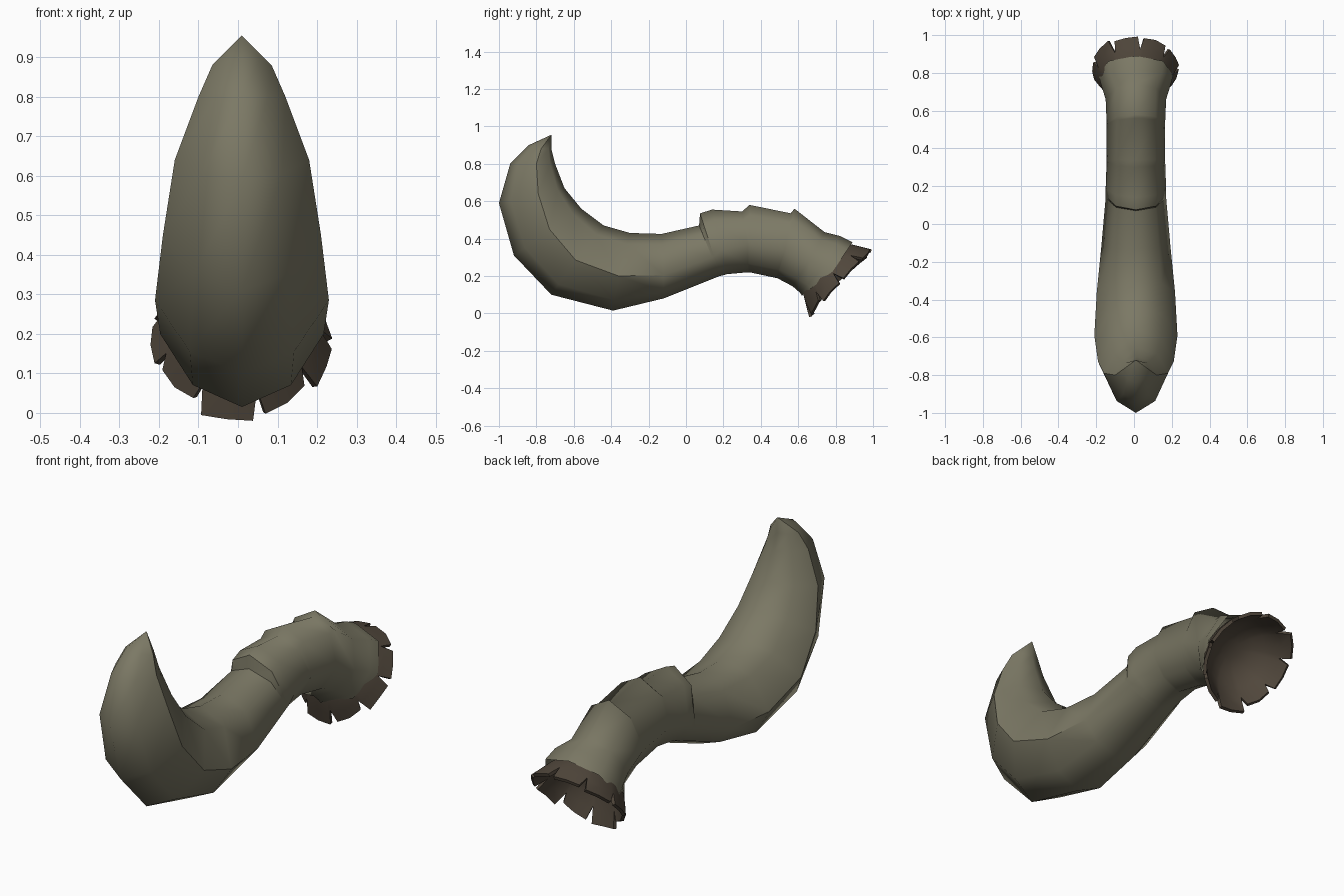
import bpy, bmesh, math, random
from mathutils import Vector

if "Cube" in bpy.data.objects:
    bpy.data.objects.remove(bpy.data.objects["Cube"])

random.seed(11)


def material(name, rgb):
    m = bpy.data.materials.new(name)
    m.diffuse_color = (*rgb, 1)
    m.use_nodes = True
    m.node_tree.nodes["Principled BSDF"].inputs["Base Color"].default_value = m.diffuse_color
    return m


HORN = material("olive horn", (0.2, 0.19, 0.13))
FRILL = material("dark brown frill", (0.08, 0.062, 0.044))


def make_object(name, bm, mat):
    me = bpy.data.meshes.new(name)
    bm.to_mesh(me)
    bm.free()
    me.materials.append(mat)
    ob = bpy.data.objects.new(name, me)
    bpy.context.collection.objects.link(ob)
    return ob


# Horn cross-sections: top y,z / side y,z,half width / bottom y,z
SECTIONS = [
    (-.72, .88, -.775, .88, .075, -.84, .90),
    (-.70, .80, -.80, .80, .11, -.94, .80),
    (-.65, .67, -.79, .64, .17, -1.0, .59),
    (-.56, .56, -.73, .45, .20, -.92, .31),
    (-.44, .47, -.59, .285, .22, -.72, .10),
    (-.30, .43, -.36, .20, .207, -.39, .015),
    (-.13, .425, -.12, .205, .183, -.12, .08),
    (.07, .47, .14, .30, .16, .18, .20),
    (.075, .535, .15, .305, .16, .19, .202),    # first plate lip
    (.14, .555, .19, .34, .16, .22, .21),
    (.30, .545, .33, .37, .155, .33, .22),
    (.34, .58, .34, .372, .155, .34, .22),      # second plate lip
    (.56, .535, .53, .34, .155, .48, .19),
    (.58, .56, .54, .338, .155, .485, .19),     # third plate lip
    (.74, .435, .66, .28, .16, .57, .145),
    (.82, .415, .74, .25, .185, .61, .11),
    (.89, .38, .785, .225, .197, .62, .095),
]
SHIFT = 0.01


def ring_points(s):
    top, side, bot = Vector((0, s[0], s[1])), Vector((0, s[2], s[3])), Vector((0, s[5], s[6]))
    w = s[4]

    def p(c, x):
        return Vector((x * w + SHIFT, c.y, c.z))
    mt, mb = side.lerp(top, .74), side.lerp(bot, .7)
    q = .74 if s[0] > .8 else .66               # rounder at the flared base
    r = .72 if s[0] > .8 else .6
    return [p(top, 0), p(mt, q), p(side, 1), p(mb, r),
            p(bot, 0), p(mb, -r), p(side, -1), p(mt, -q)]


# Horn body
bm = bmesh.new()
tip = bm.verts.new((SHIFT, -.72, .955))
rings = [[bm.verts.new(p) for p in ring_points(s)] for s in SECTIONS]
for k in range(8):
    bm.faces.new((tip, rings[0][k], rings[0][(k + 1) % 8]))
for a, b in zip(rings, rings[1:]):
    for k in range(8):
        j = (k + 1) % 8
        bm.faces.new((a[k], b[k], b[j], a[j]))
bmesh.ops.recalc_face_normals(bm, faces=bm.faces)
for f in bm.faces:
    f.smooth = True


def sharpen(u, v):
    e = bm.edges.get((u, v))
    if e:
        e.smooth = False


for k in (2, 6):                              # side ridges
    sharpen(tip, rings[0][k])
    for i in range(6):
        sharpen(rings[i][k], rings[i + 1][k])
for i in (7, 8):                              # first plate lip across the top
    for k in (6, 7, 0, 1):
        sharpen(rings[i][k], rings[i][(k + 1) % 8])
make_object("horn", bm, HORN)

# Torn frill around the open base
AXIS = Vector((0, .72, -.69)).normalized()
UP = Vector((0, .69, .72)).normalized()
BASE = Vector((SHIFT * .5, .755, .235))


def frill_point(angle, radius, along):
    return (BASE + AXIS * along + UP * radius * math.cos(angle)
            + Vector((radius * .96 * math.sin(angle), 0, 0)))


PETALS = 9
columns = []                                   # angle, flare, extra radius
for k in range(PETALS):
    a, b, c = (random.uniform(.8, 1.12) for _ in range(3))
    lift = random.uniform(-.008, .008)
    for t, flare in ((0, .4), (.1, a), (.5, (a + b + c) / 3), (.9, b)):
        columns.append(((k + t + .2) / PETALS * 2 * math.pi, flare, lift))

bm = bmesh.new()
loops = []
for level in range(3):
    loops.append([])
    for a, flare, lift in columns:
        f = level / 2 * flare
        loops[-1].append(bm.verts.new(frill_point(a, .18 + (.058 + lift) * f, .005 + .095 * f)))
n = len(columns)
for a, b in zip(loops, loops[1:]):
    for k in range(n):
        j = (k + 1) % n
        bm.faces.new((a[k], b[k], b[j], a[j]))
# hollow bowl inside the base
prev = loops[0]
for r, along in ((.155, -.025), (.11, -.06), (.05, -.08)):
    cur = [bm.verts.new(frill_point(c[0], r, along)) for c in columns]
    for k in range(n):
        j = (k + 1) % n
        bm.faces.new((cur[k], prev[k], prev[j], cur[j]))
    prev = cur
bm.faces.new(prev)
bmesh.ops.recalc_face_normals(bm, faces=bm.faces)
frill = make_object("base_frill", bm, FRILL)
mod = frill.modifiers.new("thickness", "SOLIDIFY")
mod.thickness = .016
mod.offset = 0
bpy.context.view_layer.objects.active = frill
frill.select_set(True)
bpy.ops.object.modifier_apply(modifier=mod.name)
bpy.ops.object.shade_smooth_by_angle(angle=math.radians(35))
